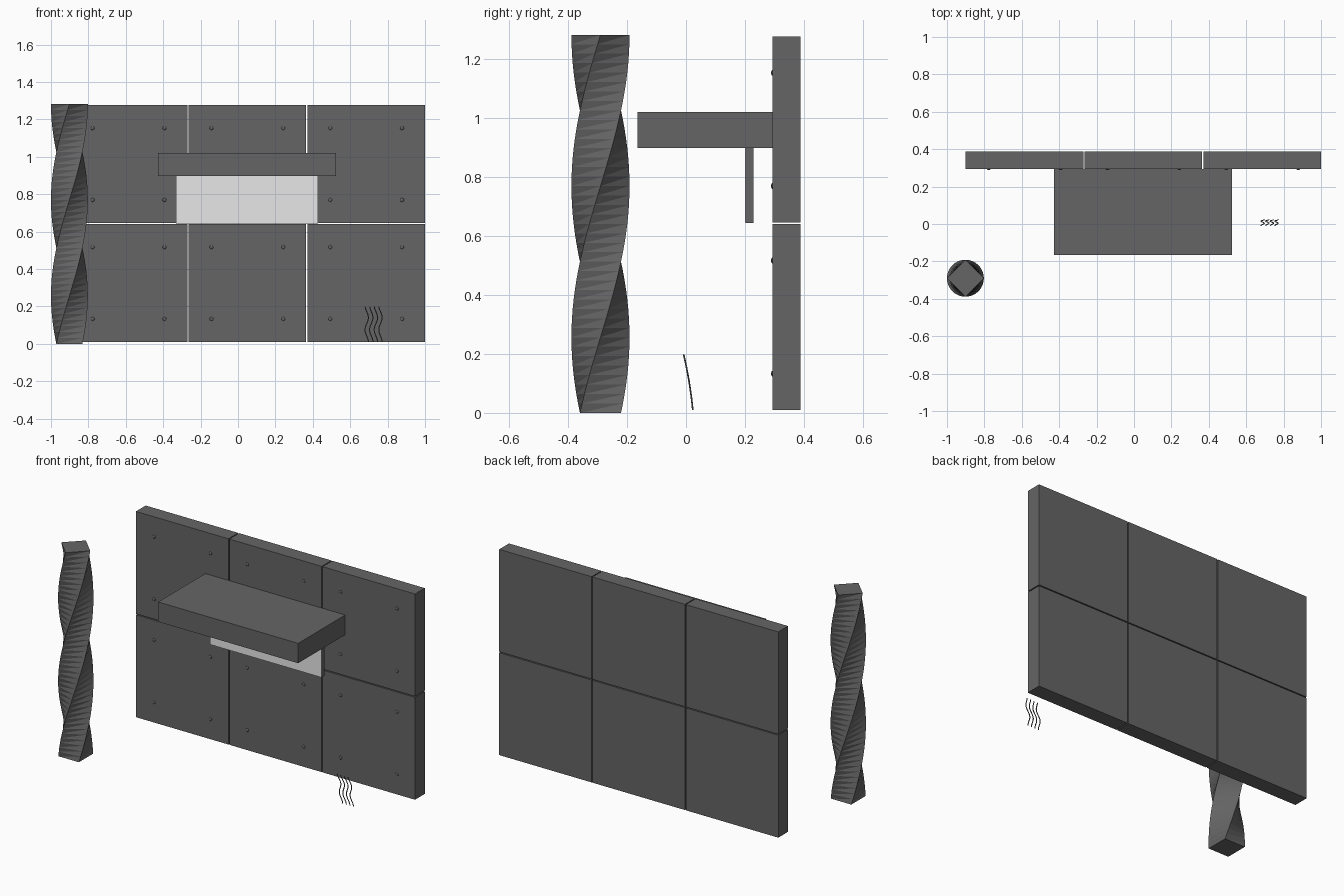
import bpy, bmesh, math
from mathutils import Matrix

if "Cube" in bpy.data.objects:
    bpy.data.objects.remove(bpy.data.objects["Cube"])


def material(name, value):
    m = bpy.data.materials.new(name)
    m.diffuse_color = (value, value, value, 1)
    m.use_nodes = True
    m.node_tree.nodes["Principled BSDF"].inputs["Base Color"].default_value = m.diffuse_color
    return m


DARK = material("dark_grey", 0.13)
LIGHT = material("light_grey", 0.8)


def finish(name, bm, mat, smooth=False):
    bmesh.ops.recalc_face_normals(bm, faces=bm.faces)
    me = bpy.data.meshes.new(name)
    bm.to_mesh(me)
    bm.free()
    me.materials.append(mat)
    for p in me.polygons:
        p.use_smooth = smooth
    ob = bpy.data.objects.new(name, me)
    bpy.context.collection.objects.link(ob)
    return ob


def box(name, x, y, z, mat=DARK):
    """Box from (min, max) ranges on each axis."""
    bm = bmesh.new()
    centre = [(r[0] + r[1]) / 2 for r in (x, y, z)]
    size = [r[1] - r[0] for r in (x, y, z)]
    bmesh.ops.create_cube(bm, size=1, matrix=Matrix.Translation(centre) @ Matrix.Diagonal((*size, 1)))
    return finish(name, bm, mat)


# Wall: 3 x 2 slabs with open seams, four small domed studs on each
X0, X1, Z0, Z1, GAP = -0.90, 1.0, 0.01, 1.276, 0.006
WALL_Y = (0.293, 0.388)
w = (X1 - X0 - 2 * GAP) / 3
h = (Z1 - Z0 - GAP) / 2
for row in range(2):
    for col in range(3):
        x = X0 + col * (w + GAP)
        z = Z0 + row * (h + GAP)
        box(f"wall_panel_{row}_{col}", (x, x + w), WALL_Y, (z, z + h))
        studs = bmesh.new()
        for sx in (-1, 1):
            for sz in (-1, 1):
                pos = (x + w / 2 + sx * 0.192, WALL_Y[0], z + h / 2 + sz * 0.192)
                bmesh.ops.create_uvsphere(
                    studs, u_segments=12, v_segments=8, radius=0.01,
                    matrix=Matrix.Translation(pos) @ Matrix.Diagonal((1, 0.45, 1, 1)))
        finish(f"wall_studs_{row}_{col}", studs, DARK, True)

# Counter slab with a backing board below it
box("counter", (-0.428, 0.525), (-0.165, 0.293), (0.898, 1.02))
box("backing_board", (-0.332, 0.428), (0.202, 0.229), (0.644, 0.898))
box("backing_board_face", (-0.331, 0.427), (0.2, 0.202), (0.645, 0.898), LIGHT)

# Twisted square column: 225 degrees of twist from bottom to top
bm = bmesh.new()
HEIGHT, RADIUS, STEPS = 1.282, 0.0985, 40
rings = []
for i in range(STEPS + 1):
    t = i / STEPS
    angles = [math.radians(45 + 225 * t + 90 * k) for k in range(4)]
    rings.append([bm.verts.new((-0.9015 + RADIUS * math.cos(a), -0.29 + RADIUS * math.sin(a), HEIGHT * t))
                  for a in angles])
for a, b in zip(rings, rings[1:]):
    for k in range(4):
        n = (k + 1) % 4
        bm.faces.new((a[k], a[n], b[n]))
        bm.faces.new((a[k], b[n], b[k]))
bm.faces.new(rings[0][::-1])
bm.faces.new(rings[-1])
finish("twisted_column", bm, DARK)

# Four wavy strands, leaning forward as they rise
for s in range(4):
    curve = bpy.data.curves.new(f"wavy_strand_{s}", "CURVE")
    curve.dimensions = "3D"
    curve.bevel_depth = 0.0028
    curve.bevel_resolution = 1
    curve.use_fill_caps = True
    spline = curve.splines.new("POLY")
    spline.points.add(24)
    for i, p in enumerate(spline.points):
        t = i / 24
        z = 0.01 + 0.188 * t
        x = 0.688 + 0.0245 * s + 0.009 * math.cos(2 * math.pi * (z - 0.14) / 0.13)
        p.co = (x, 0.023 - 0.018 * t - 0.013 * t * t, z, 1)
    curve.materials.append(DARK)
    ob = bpy.data.objects.new(f"wavy_strand_{s}", curve)
    bpy.context.collection.objects.link(ob)
